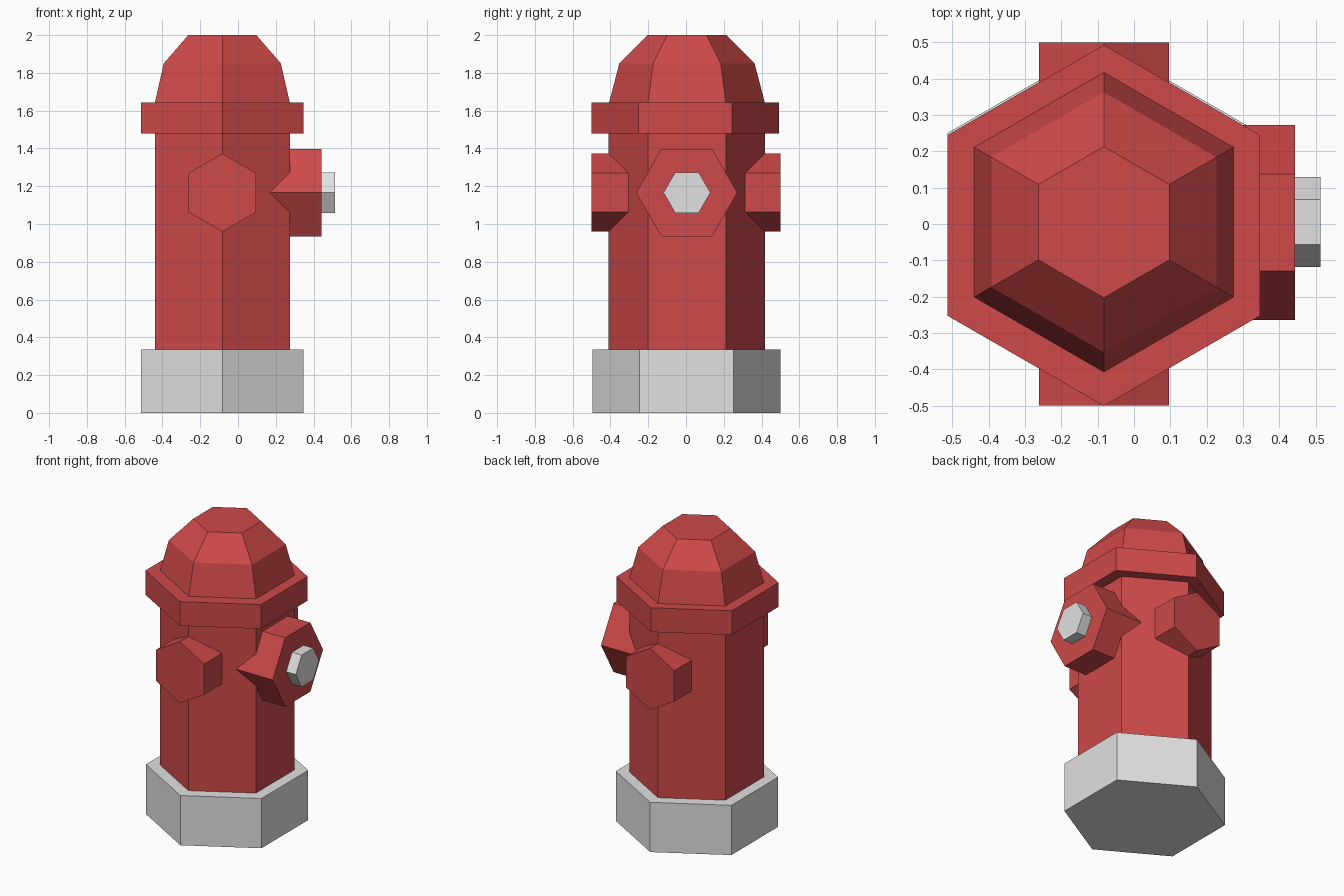
import bpy
import bmesh
from math import cos, sin, pi
from mathutils import Matrix, Vector

default = bpy.data.objects.get("Cube")
if default:
    bpy.data.objects.remove(default, do_unlink=True)


def make_material(name, rgb):
    mat = bpy.data.materials.new(name)
    mat.use_nodes = True
    mat.diffuse_color = (*rgb, 1)
    mat.node_tree.nodes["Principled BSDF"].inputs["Base Color"].default_value = (*rgb, 1)
    return mat


red = make_material("hydrant red", (0.62, 0.066, 0.066))
grey = make_material("light grey", (0.75, 0.75, 0.75))

CX = -0.083          # axis of the barrel
VALVE_Z = 1.166      # height of the outlets


def hex_part(name, profile, mat, origin, axis="Z"):
    """Stack hexagonal rings given as (radius, distance) along an axis."""
    turn = {"Z": Matrix.Identity(3),
            "X": Matrix.Rotation(pi / 2, 3, "Y"),
            "Y": Matrix.Rotation(-pi / 2, 3, "X")}[axis]
    bm = bmesh.new()
    rings = []
    for radius, dist in profile:
        rings.append([bm.verts.new(turn @ Vector((radius * cos(a), radius * sin(a), dist)))
                      for a in (pi / 2 + i * pi / 3 for i in range(6))])
    bm.faces.new(rings[0])
    bm.faces.new(rings[-1])
    for low, high in zip(rings, rings[1:]):
        for i in range(6):
            j = (i + 1) % 6
            bm.faces.new((low[i], low[j], high[j], high[i]))
    bmesh.ops.recalc_face_normals(bm, faces=bm.faces)
    mesh = bpy.data.meshes.new(name)
    bm.to_mesh(mesh)
    bm.free()
    mesh.materials.append(mat)
    obj = bpy.data.objects.new(name, mesh)
    obj.location = origin
    bpy.context.collection.objects.link(obj)
    return obj


# Upright parts
hex_part("base", [(0.497, 0), (0.497, 0.335)], grey, (CX, 0.002, 0))
hex_part("barrel", [(0.413, 0.3), (0.413, 1.5)], red, (CX, 0.004, 0))
hex_part("collar", [(0.497, 1.48), (0.497, 1.643)], red, (CX, -0.004, 0))
hex_part("dome", [(0.413, 1.64), (0.358, 1.85), (0.208, 2.0)], red, (CX, 0.005, 0))

# Front and back outlets, with points up and down
for name, side in (("front_outlet", -1), ("back_outlet", 1)):
    hex_part(name, [(0.207, side * 0.2), (0.207, side * 0.5)], red, (CX, 0, VALVE_Z), "Y")

# Large side outlet and its nut, with points to front and back
hex_part("side_outlet", [(0.268, 0.1), (0.268, 0.443)], red, (0, 0.004, VALVE_Z), "X")
hex_part("side_nut", [(0.124, 0.4), (0.124, 0.514)], grey, (0, 0.005, VALVE_Z), "X")
